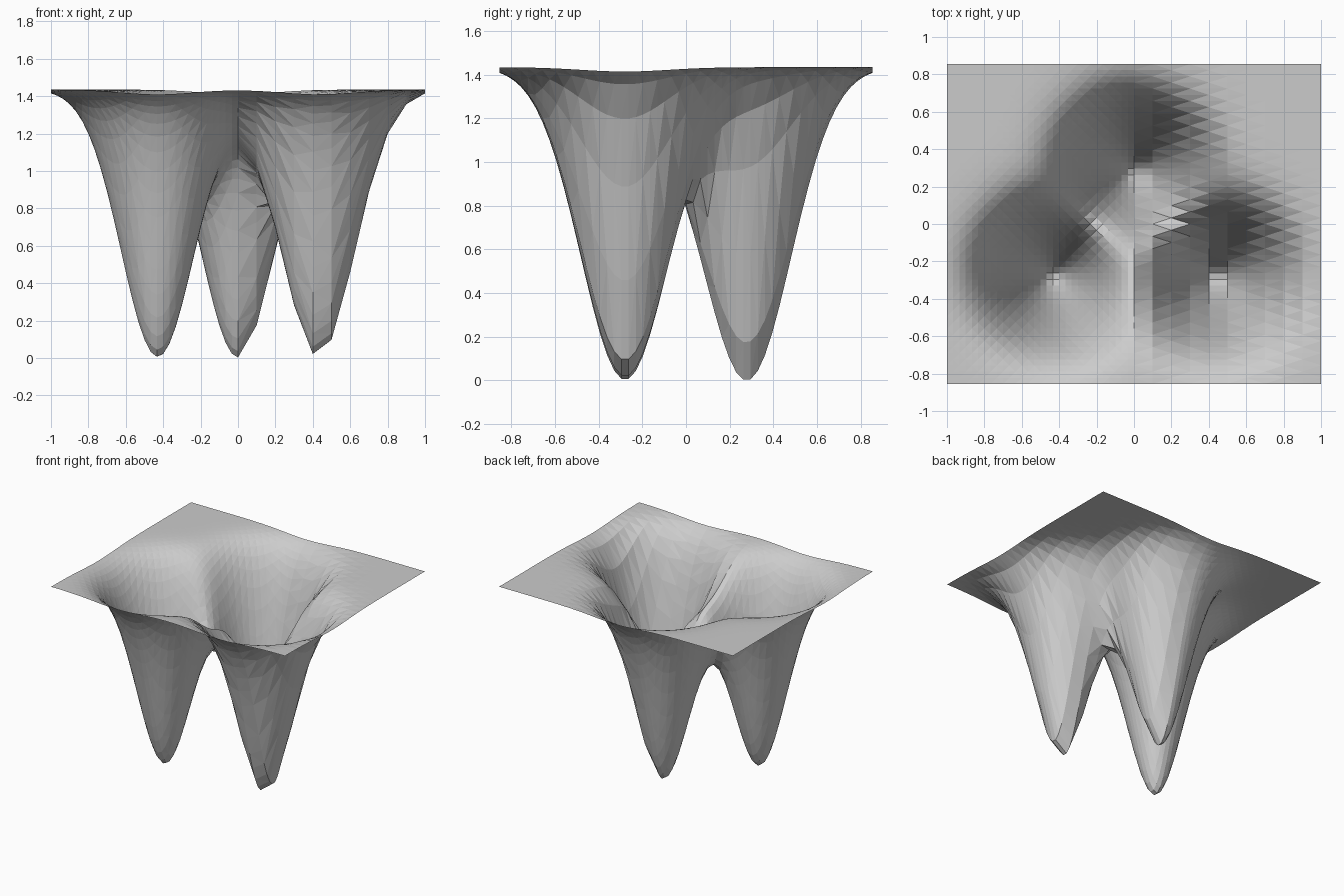
import bpy
import bmesh
from math import exp

if "Cube" in bpy.data.objects:
    bpy.data.objects.remove(bpy.data.objects["Cube"])

TOP, DEPTH = 1.435, 1.43                     # height of the sheet, depth of each leg
WX, WY = 0.076, 0.082                        # spread of the legs along x and y
LEGS = [(-0.43, -0.28), (0.0, 0.28), (0.43, -0.28)]
HALF_Y = 0.855


def height(x, y):
    """Flat sheet drawn down into three bell-shaped legs."""
    pull = sum(exp(-(x - cx) ** 2 / WX - (y - cy) ** 2 / WY) for cx, cy in LEGS)
    return max(0.0, TOP - DEPTH * pull)


# Grid lines: fine columns on the left half, broad ones on the right half
xs = [-1 + i / 30 for i in range(30)] + [i / 10 for i in range(11)]
rows = 52
ys = [-HALF_Y + 2 * HALF_Y * j / rows for j in range(rows + 1)]

# Draped sheet with triangular facets in an alternating pattern
bm = bmesh.new()
grid = [[bm.verts.new((x, y, height(x, y))) for y in ys] for x in xs]
for i in range(len(xs) - 1):
    for j in range(rows):
        a, b = grid[i][j], grid[i + 1][j]
        c, d = grid[i + 1][j + 1], grid[i][j + 1]
        if (i + j) % 2:
            bm.faces.new((a, b, c))
            bm.faces.new((a, c, d))
        else:
            bm.faces.new((a, b, d))
            bm.faces.new((b, c, d))

mesh = bpy.data.meshes.new("three_legged_sheet")
bm.to_mesh(mesh)
bm.free()
sheet = bpy.data.objects.new("three_legged_sheet", mesh)
bpy.context.collection.objects.link(sheet)
